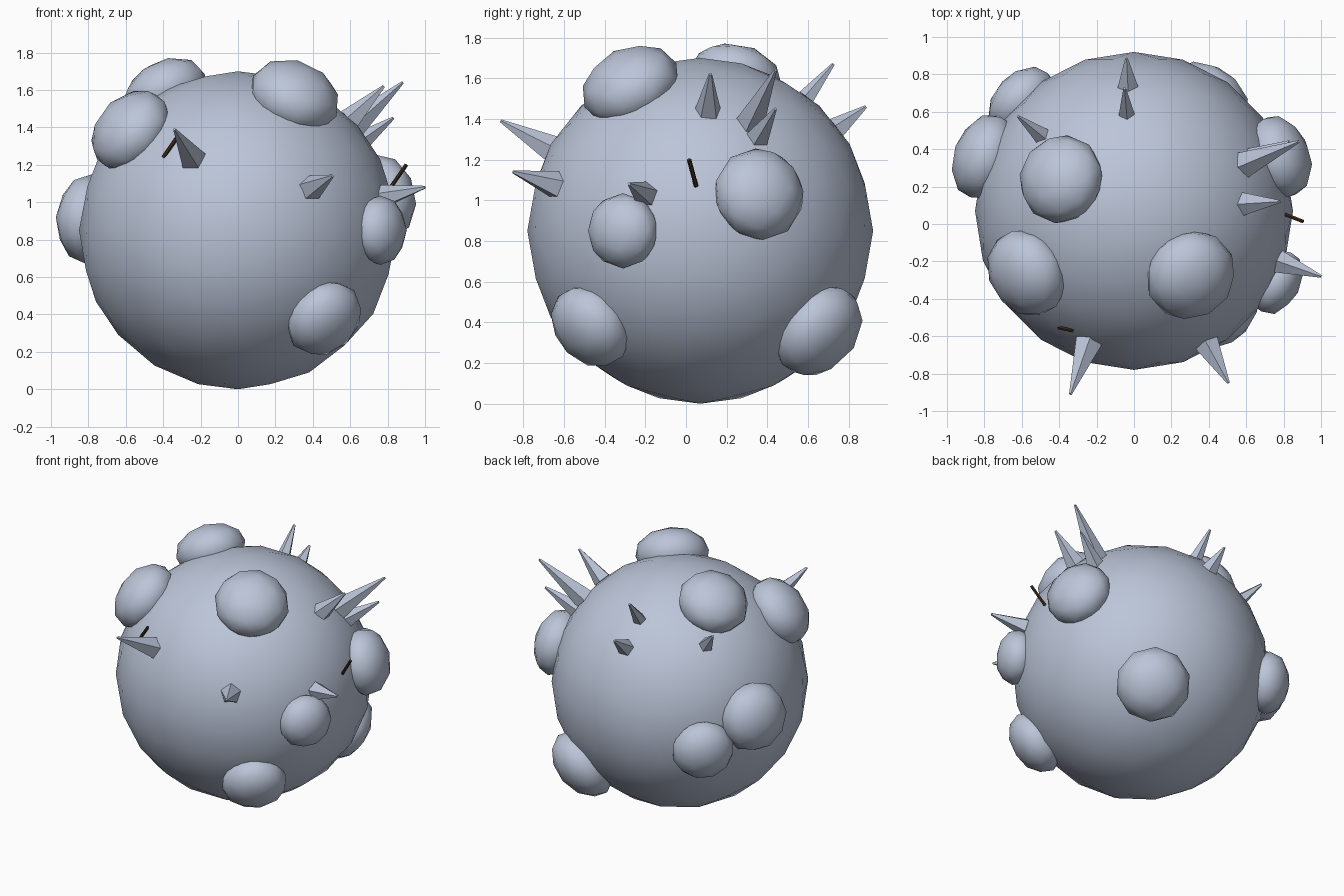
import bpy
from mathutils import Vector

cube = bpy.data.objects.get("Cube")
if cube:
    bpy.data.objects.remove(cube, do_unlink=True)

CENTRE = Vector((0, 0.07, 0.85))
RADIUS = 0.85


def make_material(name, colour):
    mat = bpy.data.materials.new(name)
    mat.use_nodes = True
    mat.diffuse_color = (*colour, 1)
    mat.node_tree.nodes["Principled BSDF"].inputs["Base Color"].default_value = (*colour, 1)
    return mat


stone = make_material("pale blue grey", (0.50, 0.56, 0.69))
bark = make_material("dark brown", (0.055, 0.025, 0.012))


def finish(name, mat, smooth):
    obj = bpy.context.object
    obj.name = name
    obj.data.materials.append(mat)
    if smooth:
        bpy.ops.object.shade_smooth()
    else:
        bpy.ops.object.shade_flat()
    return obj


def tapered_rod(name, start, end, r1, r2, sides, mat):
    axis = end - start
    bpy.ops.mesh.primitive_cone_add(
        vertices=sides, radius1=r1, radius2=r2, depth=axis.length,
        location=(start + end) / 2, rotation=axis.to_track_quat("Z", "Y").to_euler())
    finish(name, mat, False)


# Round body
bpy.ops.mesh.primitive_ico_sphere_add(subdivisions=3, radius=RADIUS, location=CENTRE)
finish("body", stone, True)

# Flattened bumps sitting on the surface: outward direction, width radius
bumps = [
    ((-0.39, 0.17, 0.74), 0.24),
    ((-0.57, -0.33, 0.53), 0.245),
    ((0.30, -0.34, 0.71), 0.25),
    ((0.78, 0.29, 0.18), 0.23),
    ((0.76, -0.38, 0.00), 0.185),
    ((0.46, -0.54, -0.47), 0.22),
    ((0.38, 0.58, -0.49), 0.25),
    ((-0.80, 0.29, 0.06), 0.24),
    ((-0.60, 0.59, -0.12), 0.21),
]
for i, (direction, size) in enumerate(bumps, 1):
    out = Vector(direction).normalized()
    bpy.ops.mesh.primitive_ico_sphere_add(
        subdivisions=2, radius=1, location=CENTRE + out * RADIUS,
        rotation=out.to_track_quat("Z", "Y").to_euler(),
        scale=(size, size, size * 0.7))
    finish(f"bump_{i}", stone, True)

# Five-sided spikes pointing straight out of the body: tip, base radius
spikes = [
    ((-0.34, -0.91, 1.39), 0.075),
    ((0.505, -0.85, 1.14), 0.07),
    ((1.00, -0.28, 1.08), 0.065),
    ((0.78, 0.12, 1.62), 0.065),
    ((0.88, 0.44, 1.64), 0.075),
    ((0.83, 0.44, 1.45), 0.06),
    ((-0.05, 0.725, 1.67), 0.045),
    ((-0.04, 0.885, 1.46), 0.058),
    ((-0.62, 0.575, 1.53), 0.05),
]
for i, (tip, width) in enumerate(spikes, 1):
    tip = Vector(tip)
    base = CENTRE + (tip - CENTRE).normalized() * (RADIUS - 0.01)
    tapered_rod(f"spike_{i}", base, tip, width, 0.008, 5, stone)

# Small twigs stuck in the surface
twigs = [
    ((0.81, 0.05, 1.07), (0.90, 0.015, 1.20)),
    ((-0.40, -0.555, 1.24), (-0.33, -0.57, 1.34)),
]
for i, (start, end) in enumerate(twigs, 1):
    tapered_rod(f"twig_{i}", Vector(start), Vector(end), 0.011, 0.011, 6, bark)
